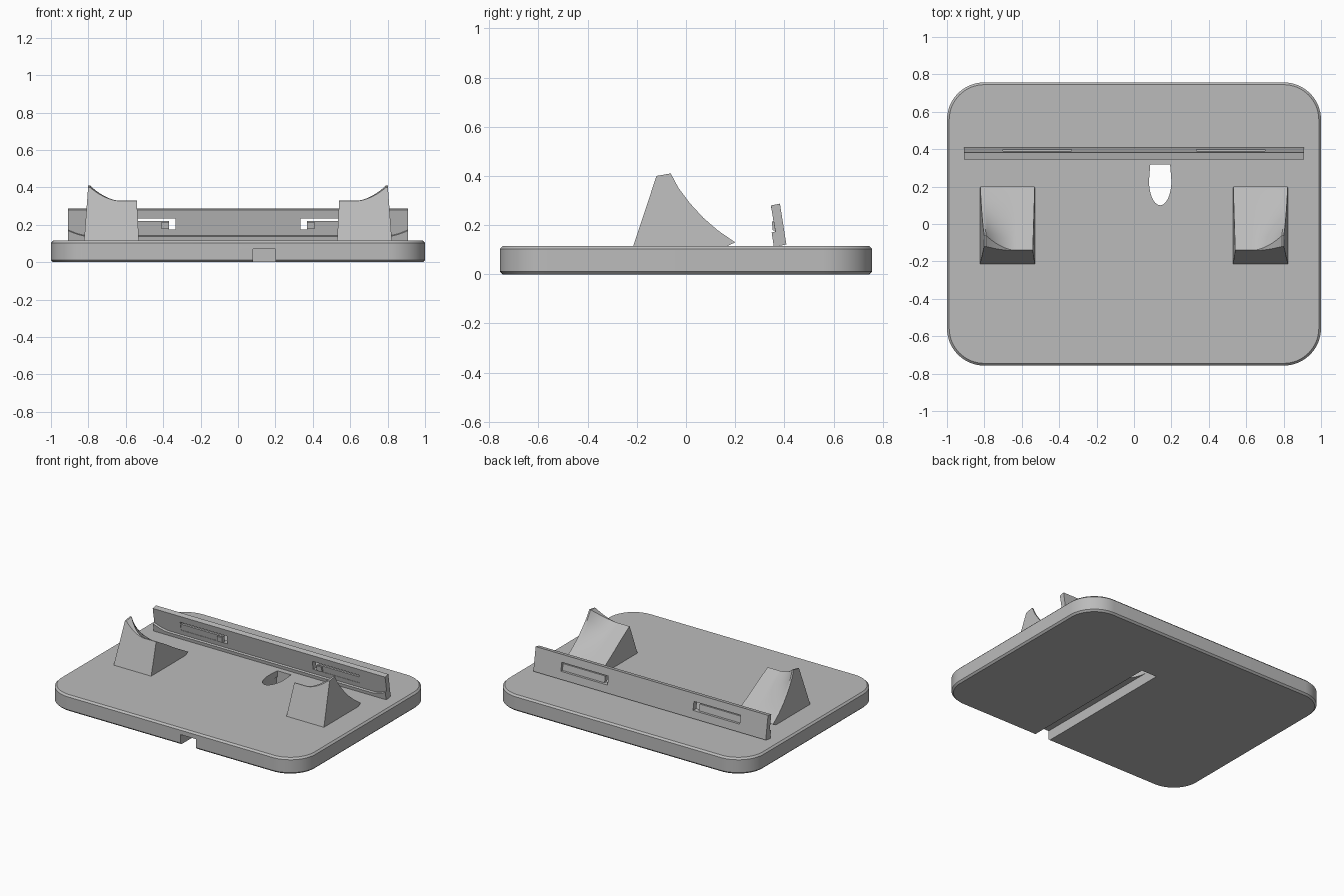
import bpy, bmesh, math

cube = bpy.data.objects.get("Cube")
if cube:
    bpy.data.objects.remove(cube, do_unlink=True)

grey = bpy.data.materials.new("plain grey")
grey.use_nodes = True
COLOUR = (0.5, 0.5, 0.5, 1)
grey.diffuse_color = COLOUR
grey.node_tree.nodes["Principled BSDF"].inputs["Base Color"].default_value = COLOUR

BASE_TOP = 0.115


def loft(name, rings):
    """Skin a list of equal-length closed rings and cap both ends."""
    bm = bmesh.new()
    vs = [[bm.verts.new(p) for p in ring] for ring in rings]
    n = len(vs[0])
    for a, b in zip(vs, vs[1:]):
        for i in range(n):
            j = (i + 1) % n
            bm.faces.new((a[i], a[j], b[j], b[i]))
    bm.faces.new(vs[0][::-1])
    bm.faces.new(vs[-1])
    bmesh.ops.recalc_face_normals(bm, faces=bm.faces)
    mesh = bpy.data.meshes.new(name)
    bm.to_mesh(mesh)
    bm.free()
    mesh.materials.append(grey)
    obj = bpy.data.objects.new(name, mesh)
    bpy.context.collection.objects.link(obj)
    return obj


def prism(name, outline, z0, z1):
    return loft(name, [[(x, y, z) for x, y in outline] for z in (z0, z1)])


def box(name, x0, x1, y0, y1, z0, z1, lean=0):
    """Box whose top is shifted in y by lean."""
    return loft(name, [[(x0, y0 + d, z), (x1, y0 + d, z), (x1, y1 + d, z), (x0, y1 + d, z)]
                       for z, d in ((z0, 0), (z1, lean))])


def activate(obj):
    bpy.ops.object.select_all(action='DESELECT')
    obj.select_set(True)
    bpy.context.view_layer.objects.active = obj


def cut(obj, cutter):
    activate(obj)
    mod = obj.modifiers.new("cut", 'BOOLEAN')
    mod.operation = 'DIFFERENCE'
    mod.solver = 'EXACT'
    mod.object = cutter
    bpy.ops.object.modifier_apply(modifier=mod.name)
    bpy.data.objects.remove(cutter, do_unlink=True)


def smooth(obj):
    activate(obj)
    bpy.ops.object.shade_smooth_by_angle(angle=math.radians(25))


# Base plate: rounded rectangle with a fine bevel at both rims
def base_ring(z, inset):
    r, pts = 0.2, []
    for k, (sx, sy) in enumerate(((1, 1), (-1, 1), (-1, -1), (1, -1))):
        for i in range(17):
            a = math.radians(90) * (k + i / 16)
            pts.append((sx * (1 - r) + (r - inset) * math.cos(a),
                        sy * (0.757 - r) + (r - inset) * math.sin(a), z))
    return pts


E = 0.012
base = loft("base_plate", [base_ring(0, E), base_ring(E, 0),
                           base_ring(BASE_TOP - E, 0), base_ring(BASE_TOP, E)])

# Cable channel below, and the cable opening at its end
cut(base, box("channel_cutter", 0.08, 0.2, -1, 0.318, -0.1, 0.072))
opening = [(0.14 + 0.06 * math.cos(a), 0.23 + 0.13 * math.sin(a))
           for a in (math.pi + math.pi * i / 20 for i in range(21))]
cut(base, prism("opening_cutter", opening + [(0.193, 0.318), (0.087, 0.318)], 0.03, 0.2))
smooth(base)


# Front cradles: wedge whose sloping back is dished up towards the outer side
INNER = [(-0.143, 0.328), (-0.14, 0.33), (-0.08, 0.295), (-0.02, 0.26),
         (0.04, 0.222), (0.12, 0.175), (0.2, 0.13)]
OUTER = [(-0.12, 0.4), (-0.062, 0.41), (-0.03, 0.35), (0.015, 0.29),
         (0.07, 0.23), (0.13, 0.178), (0.2, 0.13)]


def cradle(name, side):
    rings = []
    for i in range(25):
        u = i / 24
        f = min(1, max(0, (u - 0.36) / 0.6)) ** 1.7
        profile = [(-0.215, BASE_TOP - 0.002)]
        profile += [(a + (c - a) * f, b + (d - b) * f)
                    for (a, b), (c, d) in zip(INNER, OUTER)]
        profile.append((0.165, BASE_TOP - 0.002))
        ring = []
        for y, z in profile:
            h = (z - BASE_TOP) / 0.29
            lo, hi = 0.53 + 0.015 * h, 0.823 - 0.022 * h
            ring.append((side * (lo + (hi - lo) * u), y, z))
        rings.append(ring)
    smooth(loft(name, rings))


cradle("left_cradle", 1)
cradle("right_cradle", -1)


# Rear rail: leaning bar with a lip that rises in a curve at both ends
def rail_ring(x):
    t = max(0, (abs(x) - 0.8) / 0.11)
    lip = 0.138 + 0.032 * t ** 1.6
    back = 0.372 - 0.155 * (lip - BASE_TOP)
    return [(x, 0.357, BASE_TOP - 0.002), (x, 0.357 - 0.16 * (lip - BASE_TOP), lip),
            (x, back, lip + 0.004), (x, 0.345, 0.28), (x, 0.382, 0.287),
            (x, 0.408, 0.122), (x, 0.37, BASE_TOP - 0.002)]


ends = [0.8 + 0.11 * i / 8 for i in range(9)]
rail = loft("rear_rail", [rail_ring(x) for x in [-e for e in reversed(ends)] + ends])
for side in (1, -1):
    x0, x1 = sorted((side * 0.335, side * 0.7))
    cut(rail, box("slot_cutter", x0, x1, 0.3, 0.45, 0.175, 0.235))
smooth(rail)

# Spring tabs inside the rail slots, each with a small catch
for label, side in (("left", 1), ("right", -1)):
    x0, x1 = sorted((side * 0.37, side * 0.705))
    box(label + "_spring_tab", x0, x1, 0.366, 0.383, 0.173, 0.22, -0.008)
    x0, x1 = sorted((side * 0.37, side * 0.41))
    box(label + "_tab_catch", x0, x1, 0.353, 0.368, 0.178, 0.215, -0.004)
